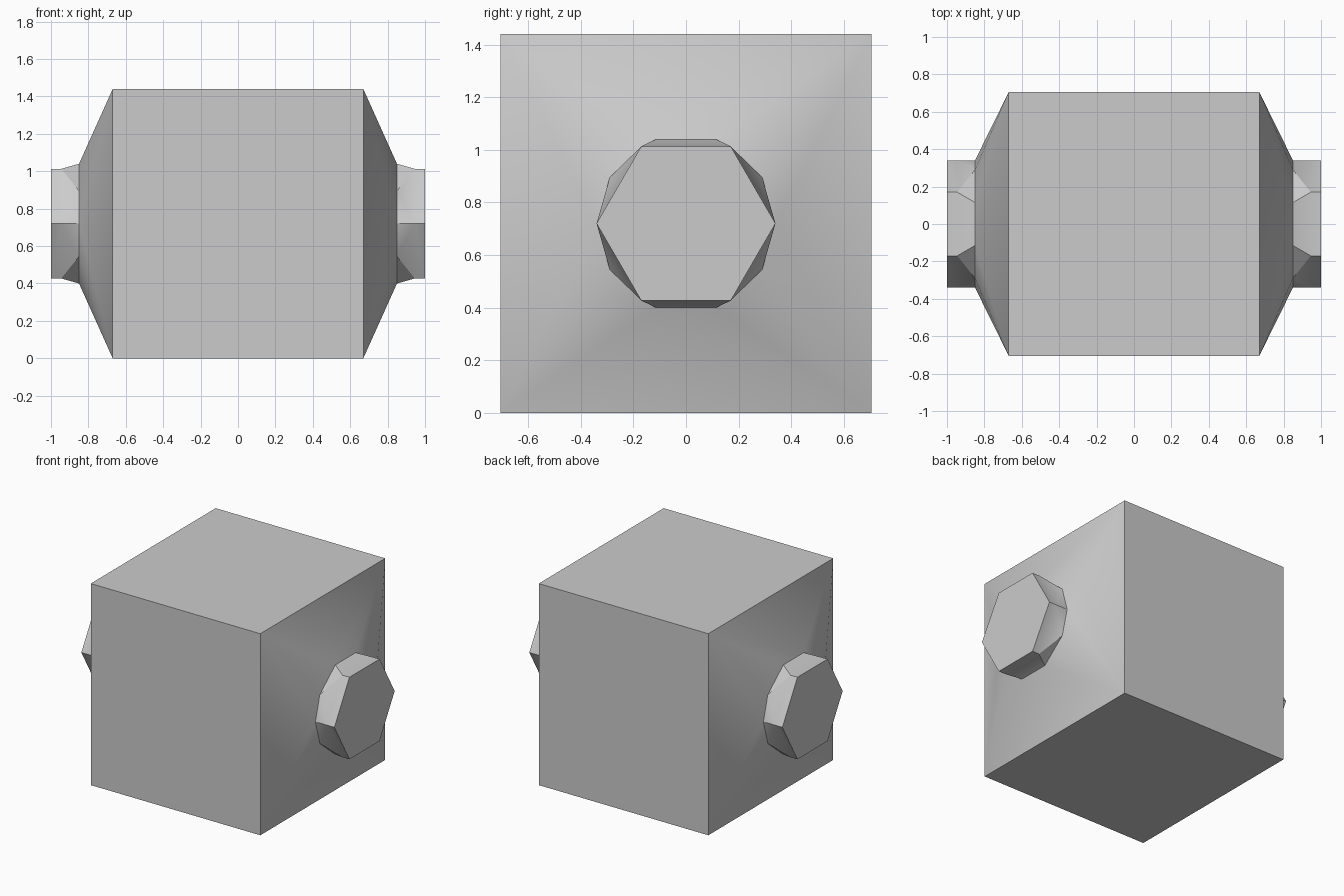
import bpy, bmesh, math

if "Cube" in bpy.data.objects:
    bpy.data.objects.remove(bpy.data.objects["Cube"])

MID = 0.72  # height of the axis


def polygon(x, pts):
    """Cross-section at x, mirrored from one quarter of (y, z offset) points."""
    full = {(sy * y, sz * z) for y, z in pts for sy in (1, -1) for sz in (1, -1)}
    return [(x, y, MID + z) for y, z in sorted(full)]


def loft(name, sections, mirror=False):
    """Join neighbouring convex sections with straight facets."""
    bm = bmesh.new()
    for a, b in zip(sections, sections[1:]):
        verts = [bm.verts.new(p) for p in a + b]
        bmesh.ops.convex_hull(bm, input=verts)
    # drop hidden faces between sections, keep only the outermost cap
    hidden = [f for f in bm.faces
              if max(v.co.x for v in f.verts) - min(v.co.x for v in f.verts) < 1e-4
              and abs(f.verts[0].co.x) < 0.99]
    bmesh.ops.delete(bm, geom=hidden, context='FACES')
    bmesh.ops.remove_doubles(bm, verts=bm.verts[:], dist=1e-4)
    bmesh.ops.dissolve_limit(bm, angle_limit=math.radians(0.5),
                             verts=bm.verts[:], edges=bm.edges[:])
    mesh = bpy.data.meshes.new(name)
    bm.to_mesh(mesh)
    bm.free()
    obj = bpy.data.objects.new(name, mesh)
    bpy.context.collection.objects.link(obj)
    if mirror:
        obj.modifiers.new("mirror", 'MIRROR').use_mirror_merge = False
    bpy.ops.object.select_all(action='DESELECT')
    obj.select_set(True)
    bpy.context.view_layer.objects.active = obj
    bpy.ops.object.shade_smooth_by_angle(angle=math.radians(30))
    return obj


square = [(0.705, 0.72)]
collar = [(0.115, 0.32), (0.29, 0.175), (0.34, 0)]
hexagon = [(0.17, 0.293), (0.34, 0)]

# box-shaped casing
loft("casing", [polygon(-0.67, square), polygon(0.67, square)])
# tapered hoods from the square casing to the round collar
loft("end_hood", [polygon(0.67, square), polygon(0.85, collar)], mirror=True)
# pipe stubs ending in a hexagonal face
loft("pipe_stub", [polygon(0.85, collar), polygon(0.945, hexagon),
                   polygon(1.0, hexagon)], mirror=True)
